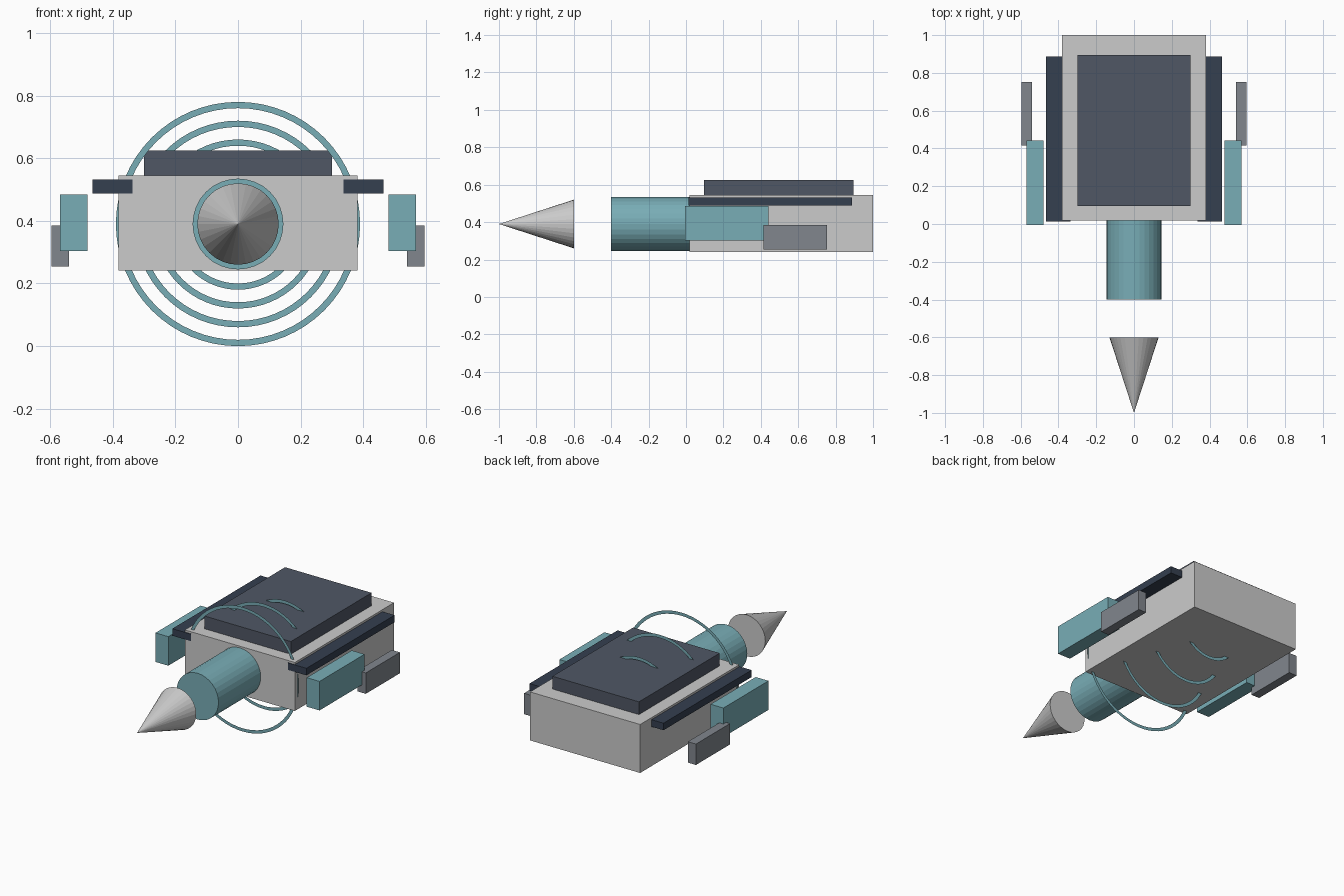
import bpy, bmesh
from math import pi, sin, cos
from mathutils import Matrix, Vector

if "Cube" in bpy.data.objects:
    bpy.data.objects.remove(bpy.data.objects["Cube"])

AXIS_Z = 0.39  # height of the barrel, cone and ring axis


def material(name, rgb):
    m = bpy.data.materials.new(name)
    m.diffuse_color = (*rgb, 1)
    m.use_nodes = True
    m.node_tree.nodes["Principled BSDF"].inputs["Base Color"].default_value = m.diffuse_color
    return m


TEAL = material("teal", (0.19, 0.42, 0.47))
SLATE = material("slate", (0.08, 0.095, 0.13))
NAVY = material("navy", (0.035, 0.05, 0.08))
STEEL = material("steel", (0.22, 0.24, 0.27))


def finish(name, bm, mat=None):
    mesh = bpy.data.meshes.new(name)
    bm.to_mesh(mesh)
    bm.free()
    if mat:
        mesh.materials.append(mat)
    obj = bpy.data.objects.new(name, mesh)
    bpy.context.collection.objects.link(obj)
    return obj


def box(name, x, y, z, mat=None, mirrored=False):
    bm = bmesh.new()
    lo, hi = Vector((x[0], y[0], z[0])), Vector((x[1], y[1], z[1]))
    bmesh.ops.create_cube(bm, size=1, matrix=Matrix.Translation((lo + hi) / 2)
                          @ Matrix.Diagonal((*(hi - lo), 1)))
    obj = finish(name, bm, mat)
    if mirrored:
        obj.modifiers.new("mirror", 'MIRROR').use_axis = (True, False, False)
    return obj


def round_part(name, r_back, r_front, y_back, y_front, mat=None):
    bm = bmesh.new()
    place = (Matrix.Translation((0, (y_back + y_front) / 2, AXIS_Z))
             @ Matrix.Rotation(pi / 2, 4, 'X'))
    bmesh.ops.create_cone(bm, cap_ends=True, segments=32, radius1=r_back,
                          radius2=r_front, depth=y_back - y_front, matrix=place)
    return finish(name, bm, mat)


def flat_ring(name, r_out, r_in, y, mat, n=64):
    bm = bmesh.new()
    loops = [[bm.verts.new((r * cos(2 * pi * i / n), y, AXIS_Z + r * sin(2 * pi * i / n)))
              for i in range(n)] for r in (r_out, r_in)]
    a, b = loops
    for i in range(n):
        j = (i + 1) % n
        bm.faces.new((a[i], a[j], b[j], b[i]))
    return finish(name, bm, mat)


# main body and raised top plate
box("body", (-0.382, 0.382), (0.018, 1.0), (0.241, 0.545))
box("top_plate", (-0.30, 0.30), (0.095, 0.895), (0.545, 0.625), SLATE)

# mirrored side parts
box("side_rail", (0.337, 0.465), (0.014, 0.887), (0.488, 0.532), NAVY, True)
box("side_pod", (0.48, 0.569), (-0.005, 0.442), (0.303, 0.485), TEAL, True)
box("outer_block", (0.54, 0.596), (0.415, 0.753), (0.254, 0.385), STEEL, True)

# barrel and floating pointed tip
round_part("barrel", 0.145, 0.145, 0.02, -0.40, TEAL)
round_part("tip_cone", 0.13, 0.0, -0.60, -1.0)

# flat rings, shrinking toward the back
for i in range(4):
    r = 0.39 - 0.06 * i
    flat_ring(f"ring_{i + 1}", r, r - 0.02, 0.045 + 0.21 * i, TEAL)
